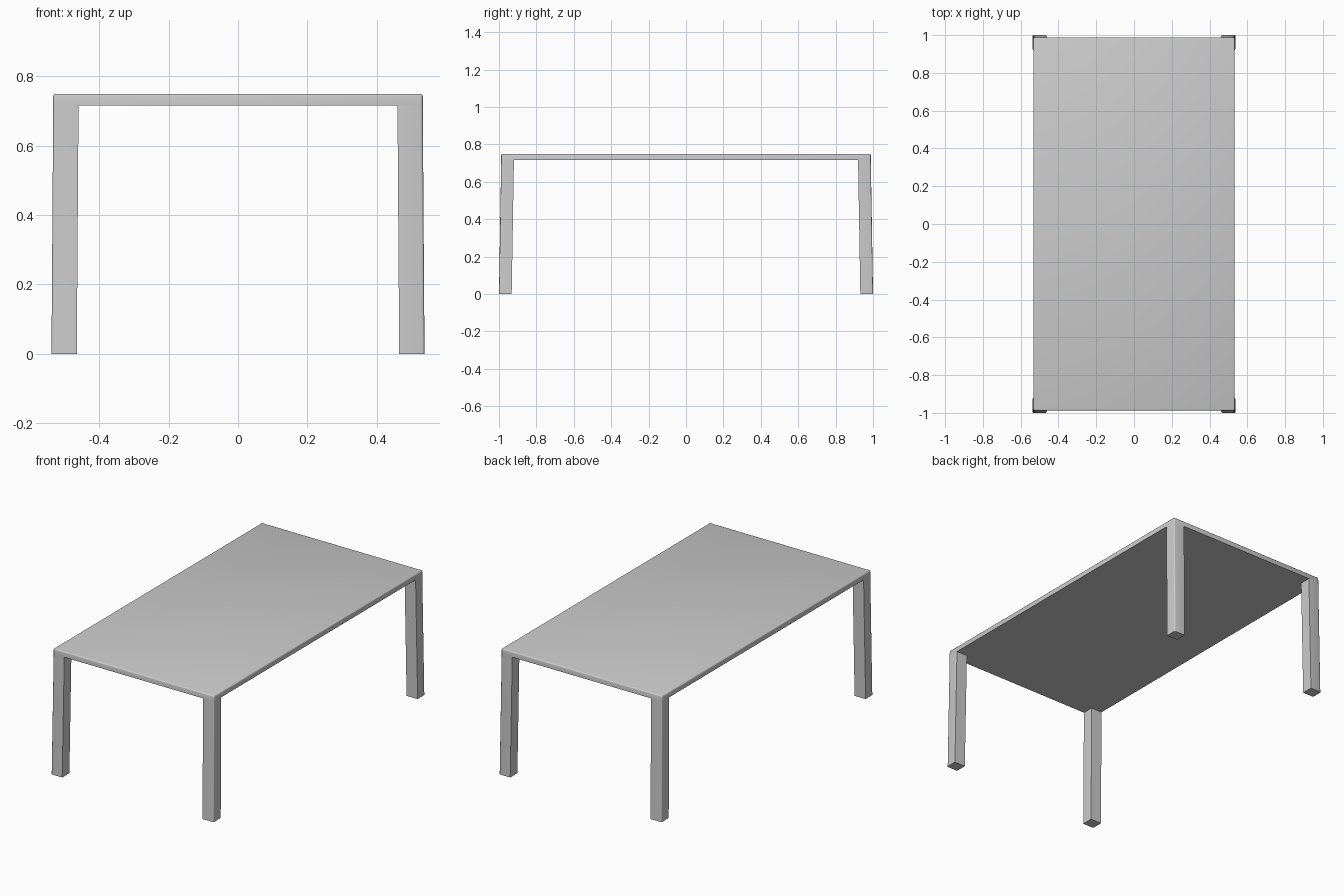
import bpy
import bmesh

cube = bpy.data.objects.get("Cube")
if cube:
    bpy.data.objects.remove(cube, do_unlink=True)

grey = bpy.data.materials.new("light_grey")
grey.use_nodes = True
colour = (0.6, 0.6, 0.6, 1)
grey.diffuse_color = colour
grey.node_tree.nodes["Principled BSDF"].inputs["Base Color"].default_value = colour

HALF_X, HALF_Y = 0.533, 0.988
HEIGHT, UNDERSIDE = 0.75, 0.717
LEG_X, LEG_Y = 0.073, 0.068
FLARE_X, FLARE_Y = 0.005, 0.012


def tapered_box(name, bottom, top, z0, z1, rounded):
    """Box between two (x0, x1, y0, y1) rectangles; rounded(a, b) picks edges."""
    bm = bmesh.new()
    rings = []
    for (x0, x1, y0, y1), z in ((bottom, z0), (top, z1)):
        rings.append([bm.verts.new((x, y, z)) for x, y in
                      ((x0, y0), (x1, y0), (x1, y1), (x0, y1))])
    low, high = rings
    bm.faces.new(low[::-1])
    bm.faces.new(high)
    for i in range(4):
        j = (i + 1) % 4
        bm.faces.new((low[i], low[j], high[j], high[i]))
    edges = [e for e in bm.edges if rounded(e.verts[0].co, e.verts[1].co)]
    bmesh.ops.bevel(bm, geom=edges, offset=0.007, segments=3, profile=0.5,
                    affect='EDGES')
    bmesh.ops.recalc_face_normals(bm, faces=bm.faces)
    mesh = bpy.data.meshes.new(name)
    bm.to_mesh(mesh)
    bm.free()
    mesh.materials.append(grey)
    obj = bpy.data.objects.new(name, mesh)
    bpy.context.collection.objects.link(obj)
    bpy.ops.object.select_all(action='DESELECT')
    obj.select_set(True)
    bpy.context.view_layer.objects.active = obj
    bpy.ops.object.shade_smooth_by_angle()
    return obj


# Thin top with softened upper rim and corners
slab = (-HALF_X, HALF_X, -HALF_Y, HALF_Y)
tapered_box("table_top", slab, slab, UNDERSIDE, HEIGHT,
            lambda a, b: max(a.z, b.z) > HEIGHT - 0.001)

# Four legs, flaring slightly outward, with a softened outer corner
for x_name, sx in (("left", 1), ("right", -1)):
    for y_name, sy in (("front", -1), ("back", 1)):
        def section(dx, dy):
            xs = sorted(sx * (HALF_X + dx - w) for w in (0, LEG_X))
            ys = sorted(sy * (HALF_Y + dy - w) for w in (0, LEG_Y))
            return (*xs, *ys)

        def outer_corner(a, b):
            return all(v.x * sx > HALF_X - 0.01 and v.y * sy > HALF_Y - 0.01
                       for v in (a, b))

        tapered_box(f"{y_name}_{x_name}_leg", section(FLARE_X, FLARE_Y),
                    section(0, 0), 0, UNDERSIDE, outer_corner)
